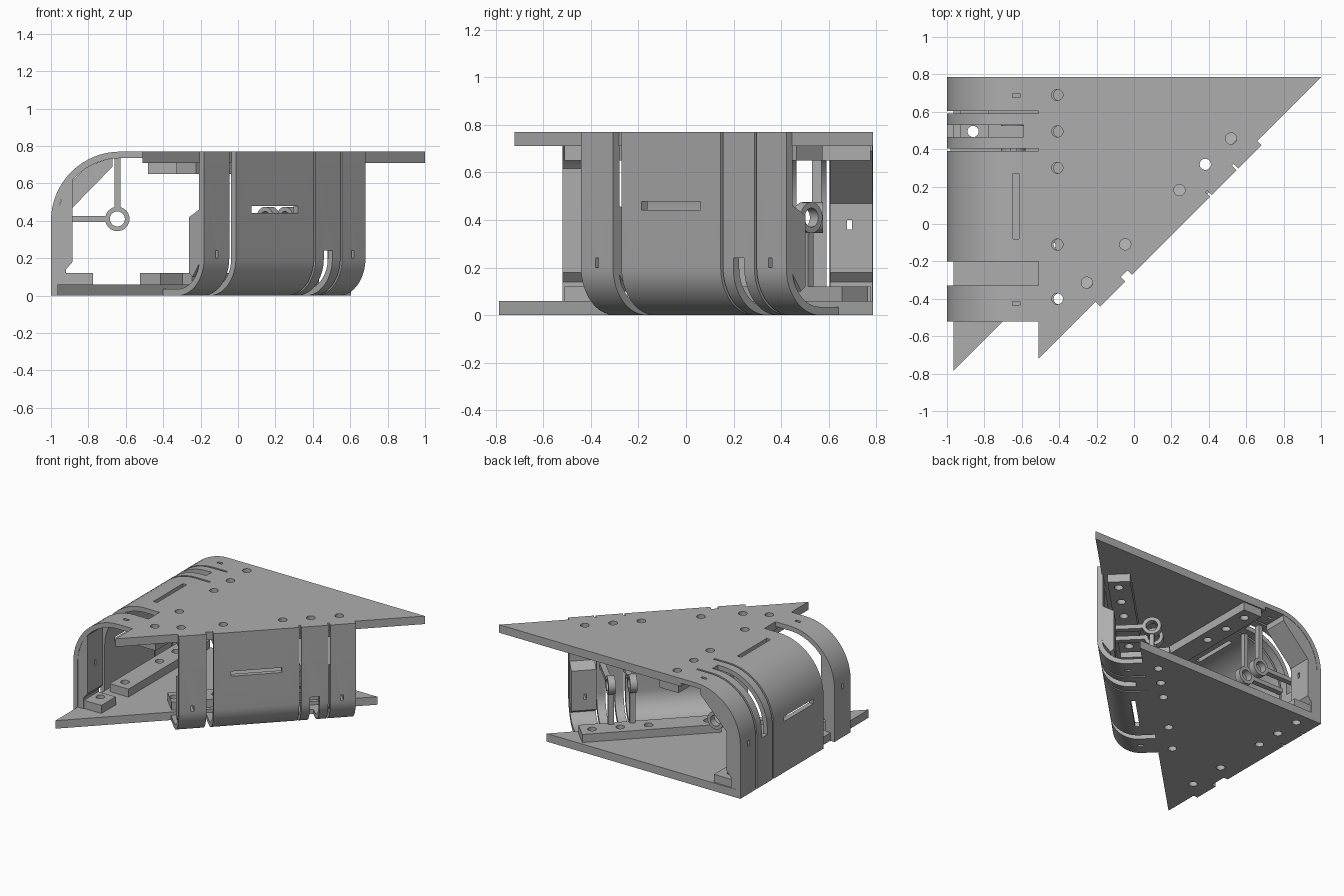
import bpy, bmesh, math
from mathutils import Vector

if "Cube" in bpy.data.objects:
    bpy.data.objects.remove(bpy.data.objects["Cube"])

H, PLATE, WALL = 0.77, 0.06, 0.035
HOLES = (0.69, 0.495, 0.3, -0.11, -0.4)

grey = bpy.data.materials.new("plain_grey")
grey.use_nodes = True
COLOUR = (0.42, 0.42, 0.42, 1)
grey.diffuse_color = COLOUR
grey.node_tree.nodes["Principled BSDF"].inputs["Base Color"].default_value = COLOUR


# Local frames: u runs along the fold, d points inward, z is up before flipping
def upper_frame(d, u, z):
    return Vector((d - 1, u, z))


def lower_frame(d, u, z):
    r = math.sqrt(0.5)
    return Vector((0.13 + (u - d) * r, -0.13 + (u + d) * r, H - z))


def world(x, y, z):
    return Vector((x, y, z))


def add_prism(bm, lower, upper):
    a = [bm.verts.new(p) for p in lower]
    b = [bm.verts.new(p) for p in upper]
    bm.faces.new(a)
    bm.faces.new(b)
    n = len(a)
    for i in range(n):
        j = (i + 1) % n
        bm.faces.new((a[i], a[j], b[j], b[i]))


def along_u(bm, frame, profile, u0, u1):
    add_prism(bm, [frame(d, u0, z) for d, z in profile],
              [frame(d, u1, z) for d, z in profile])


def along_z(bm, frame, outline, z0, z1):
    add_prism(bm, [frame(a, b, z0) for a, b in outline],
              [frame(a, b, z1) for a, b in outline])


def box(bm, frame, d0, d1, u0, u1, z0, z1):
    along_u(bm, frame, [(d0, z0), (d1, z0), (d1, z1), (d0, z1)], u0, u1)


def circle(a, b, r, n=24):
    return [(a + r * math.cos(math.tau * i / n), b + r * math.sin(math.tau * i / n))
            for i in range(n)]


def finish(name, bm, cutter_bm=None):
    objs = []
    for label, m in ((name, bm), (name + "_cutter", cutter_bm)):
        if m is None:
            continue
        bmesh.ops.recalc_face_normals(m, faces=m.faces)
        me = bpy.data.meshes.new(label)
        m.to_mesh(me)
        me.materials.append(grey)
        ob = bpy.data.objects.new(label, me)
        bpy.context.collection.objects.link(ob)
        objs.append(ob)
    ob = objs[0]
    if cutter_bm is not None:
        mod = ob.modifiers.new("cut", 'BOOLEAN')
        mod.operation, mod.solver, mod.object = 'DIFFERENCE', 'EXACT', objs[1]
        deps = bpy.context.evaluated_depsgraph_get()
        cut = bpy.data.meshes.new_from_object(ob.evaluated_get(deps))
        ob.modifiers.clear()
        ob.data = cut
        bpy.data.objects.remove(objs[1])
    bpy.ops.object.select_all(action='DESELECT')
    ob.select_set(True)
    bpy.context.view_layer.objects.active = ob
    bpy.ops.object.shade_smooth_by_angle(angle=math.radians(30))
    return ob


def fold_profile(R, edge):
    steps = [math.pi / 2 * i / 16 for i in range(17)]
    outer = [(R - R * math.sin(a), H - R + R * math.cos(a)) for a in steps]
    r = R - WALL
    inner = [(R - r * math.sin(a), H - R + r * math.cos(a)) for a in reversed(steps)]
    return [(edge, H)] + outer + [(0, 0), (WALL, 0)] + inner + [(edge, H - WALL)]


def bolt_holes(own_edge, own, other_frame):
    """Cutter for the two rows of holes in one plate."""
    bm = bmesh.new()
    for frame, d in ((own, own_edge + 0.1), (other_frame, 0.14)):
        for u in HOLES:
            along_z(bm, frame, circle(d, u, 0.03), -0.2, 1)
    return bm


def folded_wall(name, frame, R, edge, u0, u1, slits, gap, slot_z):
    # Curved bands separated by thin slits and one wider gap
    bands = [(u0, gap[0]), (gap[1], slits[0]), (slits[0] + 0.014, slits[1]),
             (slits[1] + 0.014, u1)]
    bm, cut = bmesh.new(), bmesh.new()
    for a, b in bands:
        along_u(bm, frame, fold_profile(R, edge), a, b)
    # Long slots, end slots and the slot through the fold
    box(cut, frame, R - 0.016, R + 0.016, -0.08, 0.27, H - 0.1, H + 0.1)
    box(cut, frame, -0.1, 0.1, -0.08, 0.27, slot_z - 0.018, slot_z + 0.018)
    ends = ((u0 + gap[0]) / 2, (slits[1] + u1) / 2)
    for u in ends:
        box(cut, frame, R - 0.02, R + 0.02, u - 0.01, u + 0.01, H - 0.1, H + 0.1)
        box(cut, frame, -0.1, 0.15, u - 0.01, u + 0.01, H - R - 0.04, H - R)
    box(cut, frame, -0.1, R + 0.04, 0.465, 0.53, H - R - 0.04, H + 0.1)
    finish(name + "_folded_wall", bm, cut)

    # Thick chamfered linings behind the two end bands
    top = H - 0.15 if R > 0.3 else H - 0.12
    low = 0.18 if R > 0.3 else 0.35
    thin = 0.08 if R > 0.3 else 0.04
    lining = [(0.02, 0.06), (thin, 0.06), (thin, low - 0.04), (0.115, low),
              (0.115, top), (0.09, top + 0.02 if R < 0.3 else top), (0.02, H - R)]
    bm, cut = bmesh.new(), bmesh.new()
    for (a, b), u in zip((bands[0], bands[3]), ends):
        along_u(bm, frame, lining, a + 0.002, b - 0.002)
        box(cut, frame, -0.1, 0.2, u - 0.01, u + 0.01, H - R - 0.04, H - R)
    finish(name + "_end_linings", bm, cut)

    # Bolted bars and tabs at both plates
    for label, d0, z0, hole in (("fold", edge + 0.02, H - 0.12, edge + 0.1),
                                ("foot", 0.07, PLATE, 0.14)):
        bm, cut = bmesh.new(), bmesh.new()
        for a, b in ((u0 + 0.01, gap[0] - 0.01), (-0.19, u1 - 0.01)):
            box(bm, frame, d0, d0 + 0.155, a, b, z0, z0 + 0.06)
        for u in HOLES:
            along_z(cut, frame, circle(hole, u, 0.03), z0 - 0.1, z0 + 0.2)
        finish(name + "_" + label + "_bars", bm, cut)

    # Pair of guide rings carried on two arms each
    cd, cz = 0.355, 0.41 if R > 0.3 else 0.36
    for i, u in enumerate((0.4, 0.55)):
        bm, cut = bmesh.new(), bmesh.new()
        along_u(bm, frame, circle(cd, cz, 0.065, 32), u - 0.025, u + 0.025)
        along_u(cut, frame, circle(cd, cz, 0.04, 32), u - 0.1, u + 0.1)
        finish(f"{name}_guide_ring_{i + 1}", bm, cut)
        bm = bmesh.new()
        box(bm, frame, 0.02, cd - 0.055, u - 0.02, u + 0.02, cz - 0.016, cz + 0.016)
        box(bm, frame, cd - 0.016, cd + 0.016, u - 0.02, u + 0.02, cz + 0.055, H - 0.02)
        finish(f"{name}_ring_arms_{i + 1}", bm)


# Triangular plates
bm = bmesh.new()
along_z(bm, world, [(-0.51, -0.72), (1, 0.785), (-0.51, 0.785)], H - PLATE, H)
finish("top_plate", bm, bolt_holes(0.49, upper_frame, lower_frame))

bm = bmesh.new()
along_z(bm, world, [(-0.965, -0.785), (0.605, 0.785), (-0.965, 0.785)], 0, PLATE)
finish("bottom_plate", bm, bolt_holes(0.31, lower_frame, upper_frame))

# Two folded walls, the second one upside down along the diagonal
folded_wall("side", upper_frame, 0.37, 0.5, -0.52, 0.785, (0.39, 0.59), (-0.33, -0.2), 0.4)
folded_wall("diagonal", lower_frame, 0.2, 0.32, -0.44, 0.78, (0.39, 0.59), (-0.25, -0.2), 0.31)

# Sloping gusset inside the back end of the side wall
bm = bmesh.new()
along_u(bm, upper_frame, [(0.115, 0.47), (0.33, 0.69), (0.33, 0.74), (0.19, 0.69), (0.1, 0.6)],
        0.605, 0.783)
finish("side_gusset", bm)
